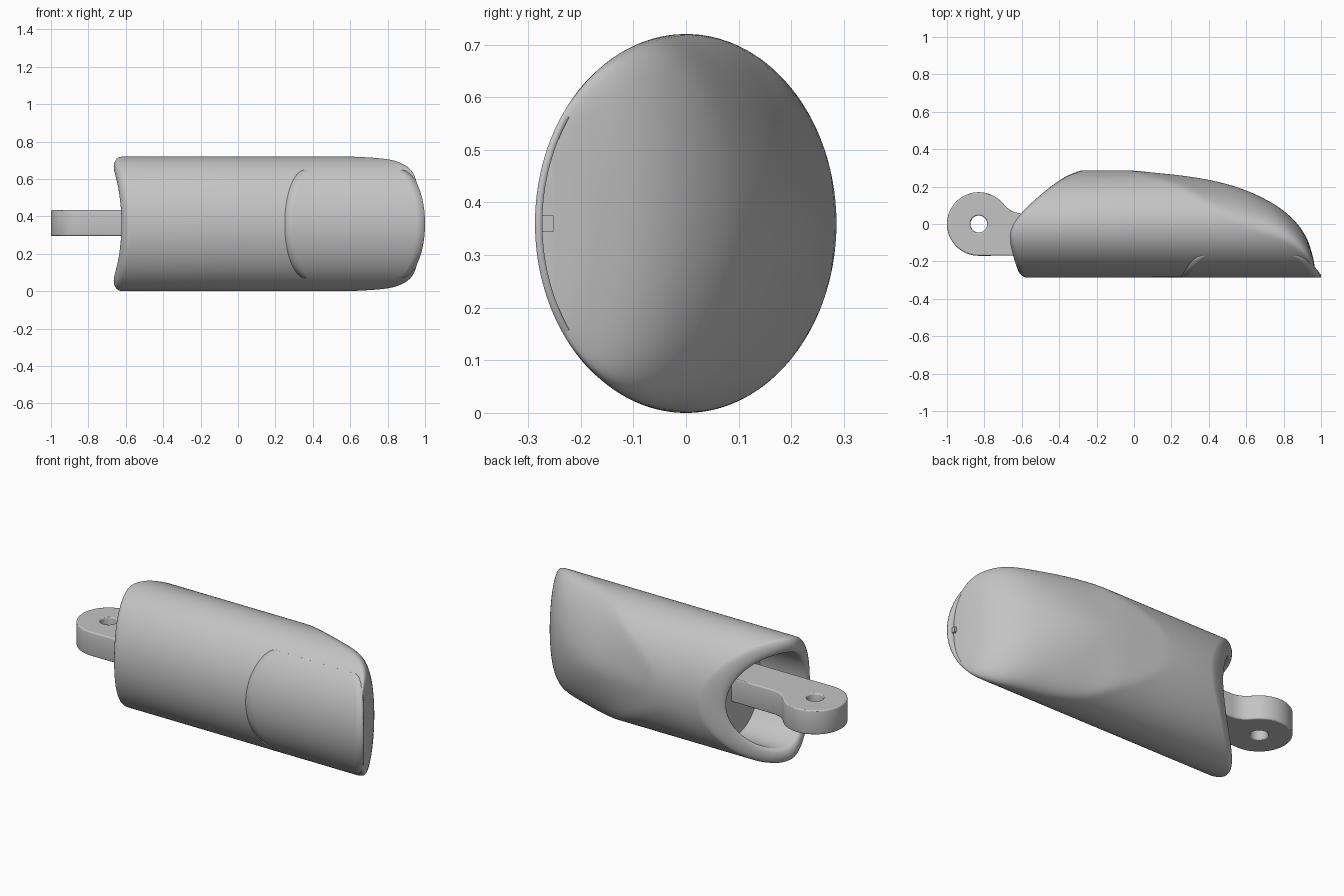
import bpy, bmesh, math

cube = bpy.data.objects.get("Cube")
if cube:
    bpy.data.objects.remove(cube, do_unlink=True)

RY, RZ, ZC = 0.286, 0.36, 0.36   # half-width, half-height and centre height
SIDES = 112

grey = bpy.data.materials.new("matte_grey")
grey.use_nodes = True
grey.diffuse_color = (0.55, 0.55, 0.55, 1)
grey.node_tree.nodes["Principled BSDF"].inputs["Base Color"].default_value = (0.55, 0.55, 0.55, 1)


def smooth_interp(pts, v):
    """Hermite curve through (position, value) pairs."""
    n = len(pts)

    def slope(i):
        a, b = pts[max(i - 1, 0)], pts[min(i + 1, n - 1)]
        return (b[1] - a[1]) / (b[0] - a[0])
    v = min(max(v, pts[0][0]), pts[-1][0])
    i = max(k for k in range(n - 1) if pts[k][0] <= v)
    (x0, y0), (x1, y1) = pts[i], pts[i + 1]
    w = x1 - x0
    t = (v - x0) / w
    return (y0 * (1 + 2 * t) * (1 - t) ** 2 + y1 * t * t * (3 - 2 * t)
            + w * slope(i) * t * (1 - t) ** 2 + w * slope(i + 1) * t * t * (t - 1))


def half_height(y):
    return RZ * math.sqrt(max(0, 1 - (y / RY) ** 2))


def finish(obj, angle=40):
    obj.data.materials.clear()
    obj.data.materials.append(grey)
    bpy.ops.object.select_all(action='DESELECT')
    obj.select_set(True)
    bpy.context.view_layer.objects.active = obj
    bpy.ops.object.shade_smooth_by_angle(angle=math.radians(angle))


def mesh_from_rings(name, rings, closed=True, capped=True):
    bm = bmesh.new()
    rows = [[bm.verts.new(p) for p in r] for r in rings]
    n = len(rows[0])
    for a, b in zip(rows, rows[1:]):
        for i in range(n if closed else n - 1):
            j = (i + 1) % n
            bm.faces.new((a[i], a[j], b[j], b[i]))
    if capped:
        bm.faces.new(rows[0])
        bm.faces.new(rows[-1])
    bmesh.ops.recalc_face_normals(bm, faces=bm.faces)
    mesh = bpy.data.meshes.new(name)
    bm.to_mesh(mesh)
    bm.free()
    obj = bpy.data.objects.new(name, mesh)
    bpy.context.collection.objects.link(obj)
    return obj


# Curves that shape the sleeve: slanted mouth, tip outline, tip blend line
MOUTH = [(-.286, -.605), (-.2, -.637), (-.08, -.664), (-.016, -.652),
         (.06, -.6), (.155, -.5), (.235, -.395), (.286, -.305)]
TIP = [(0, .286), (.35, .245), (.57, .19), (.75, .105),
       (.86, .015), (.925, -.08), (.96, -.19), (.968, -.25)]
BLEND = [(0, .286), (.27, .18), (.43, .07), (.62, -.03),
         (.81, -.1), (.9, -.165), (.94, -.21), (.968, -.265)]
angles = [2 * math.pi * i / SIDES for i in range(SIDES)]


def ellipse_ring(shrink, x_rule):
    ring = []
    for t in angles:
        y = -(RY - shrink) * math.cos(t)
        ring.append((x_rule(y), y, ZC + (RZ - shrink * 1.15) * math.sin(t)))
    return ring


def tip_ring(x):
    back = smooth_interp(TIP, x)
    seam = min(smooth_interp(BLEND, x), back - 0.001)
    ring = []
    for t in angles:
        y = (back - RY) / 2 - (back + RY) / 2 * math.cos(t)
        h = half_height(y)
        if y > seam:
            u = min(1, (y - seam) / (back - seam))
            h *= math.sqrt(1 - u * u)
        ring.append((x, y, ZC + math.copysign(h, math.sin(t))))
    return ring


# Sleeve: cavity floor, inner wall, rounded rim, outer wall, domed tip
FLOOR, WALL, ROUND = -0.33, 0.075, 0.03
rings = [ellipse_ring(WALL, lambda y: FLOOR)]
for k in range(13):
    a = math.pi * (1 - k / 12)
    shrink = WALL * (1 - math.cos(a)) / 2
    lift = ROUND * (1 - math.sin(a))
    rings.append(ellipse_ring(shrink, lambda y: smooth_interp(MOUTH, y) + lift))
rings.append(ellipse_ring(0, lambda y: -0.02))
rings += [tip_ring(0.968 * math.sin(math.pi / 2 * k / 48)) for k in range(1, 49)]
finish(mesh_from_rings("finger_sleeve", rings))

# Nail plate: thin curved shell with rounded ends
COLS, ROWS = 16, 64
strips = []
for i in range(ROWS + 1):
    s = math.sin(math.pi * (i / ROWS - 0.5))
    bow = math.sqrt(max(0, 1 - s * s))
    x0, x1 = 0.36 - 0.11 * bow, 0.87 + 0.13 * bow
    dz = 0.289 * s
    y = -half_height(dz * RY / RZ) * RY / RZ - 0.001
    strips.append([(x0 + (x1 - x0) * j / COLS, y, ZC + dz) for j in range(COLS + 1)])
nail = mesh_from_rings("nail_plate", strips, closed=False, capped=False)
# make the open shell face the front before thickening it inward
if sum(p.normal.y for p in nail.data.polygons) > 0:
    nail.data.flip_normals()
thick = nail.modifiers.new("thickness", 'SOLIDIFY')
thick.thickness = 0.014
thick.offset = -1
finish(nail)

# Small locating peg under the nail tip
bpy.ops.mesh.primitive_cube_add(size=1, location=(0.965, -0.264, ZC))
peg = bpy.context.object
peg.name = "nail_peg"
peg.scale = (0.03, 0.024, 0.03)
finish(peg)

# Hinge link: rounded eye with a hole and a neck running into the cavity
EYE, EYE_R, HOLE_R = -0.83, 0.17, 0.045
outline = [(FLOOR + 0.02, -0.168), (EYE, -EYE_R)]
for k in range(1, 41):
    a = math.radians(270 - 230 * k / 40)
    outline.append((EYE + EYE_R * math.cos(a), EYE_R * math.sin(a)))
outline += [(-.68, .088), (-.66, .073), (-.635, .062), (-.605, .056), (FLOOR + 0.02, .055)]
hole = [(EYE + HOLE_R * math.cos(math.tau * k / 32), HOLE_R * math.sin(math.tau * k / 32))
        for k in range(32)]
curve = bpy.data.curves.new("hinge_link", 'CURVE')
curve.dimensions = '2D'
curve.fill_mode = 'BOTH'
curve.extrude = 0.062
curve.bevel_depth = 0.008
curve.bevel_resolution = 2
curve.offset = -0.008
for loop in (outline, hole):
    spline = curve.splines.new('POLY')
    spline.points.add(len(loop) - 1)
    for point, (x, y) in zip(spline.points, loop):
        point.co = (x, y, 0, 1)
    spline.use_cyclic_u = True
link = bpy.data.objects.new("hinge_link", curve)
link.location.z = 0.365
bpy.context.collection.objects.link(link)
bpy.ops.object.select_all(action='DESELECT')
link.select_set(True)
bpy.context.view_layer.objects.active = link
bpy.ops.object.convert(target='MESH')
finish(bpy.context.object, 30)
